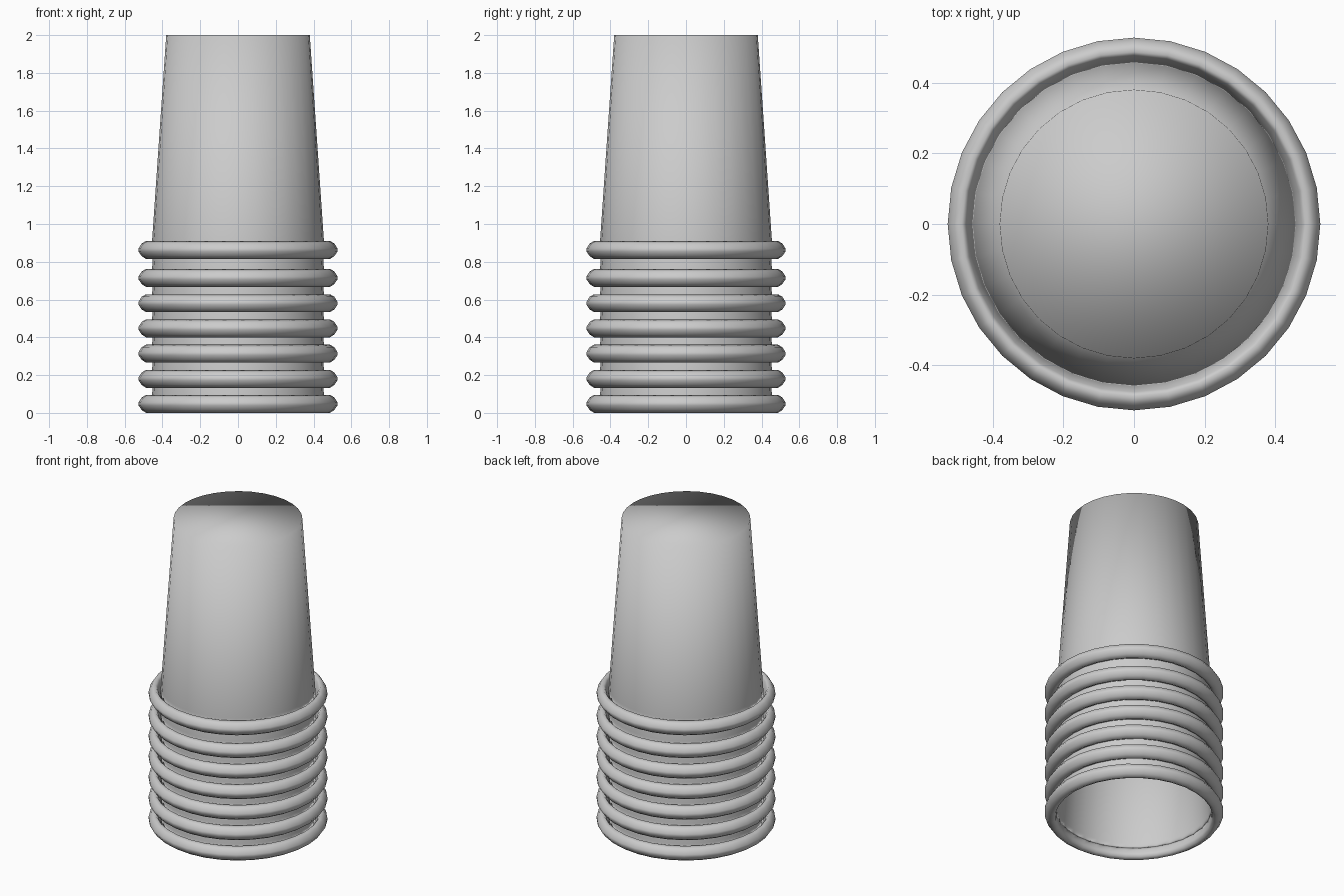
import bpy, bmesh
from math import sin, cos, tau

if "Cube" in bpy.data.objects:
    bpy.data.objects.remove(bpy.data.objects["Cube"])

SIDES = 32
# cup wall and rolled rim, as (radius, height) measured from the cup's own base
PROFILE = [(0.38, 1.185), (0.455, 0.095), (0.459, 0.035),   # wall down to the groove
           (0.475, 0.08), (0.487, 0.095), (0.51, 0.082),    # lip of the rolled rim
           (0.527, 0.055), (0.527, 0.04), (0.51, 0.015),
           (0.487, 0.0), (0.465, 0.01)]                     # underside of the rim
BASES = [0, 0.1325, 0.266, 0.4, 0.533, 0.667, 0.815]


def make_cup(name, base):
    bm = bmesh.new()
    rings = [[bm.verts.new((r * cos(tau * i / SIDES), r * sin(tau * i / SIDES), z))
              for i in range(SIDES)] for r, z in PROFILE]
    # flat closed end, then the skin from ring to ring
    bm.faces.new(rings[0])
    pairs = list(zip(rings, rings[1:])) + [(rings[-1], rings[2])]
    for a, b in pairs:
        for i in range(SIDES):
            j = (i + 1) % SIDES
            bm.faces.new((a[i], b[i], b[j], a[j]))
    for f in bm.faces:
        f.smooth = True
    mesh = bpy.data.meshes.new(name)
    bm.to_mesh(mesh)
    bm.free()
    cup = bpy.data.objects.new(name, mesh)
    cup.location.z = base
    bpy.context.collection.objects.link(cup)


# upside-down nested stack
for n, base in enumerate(BASES):
    make_cup(f"cup_{n + 1}", base)
